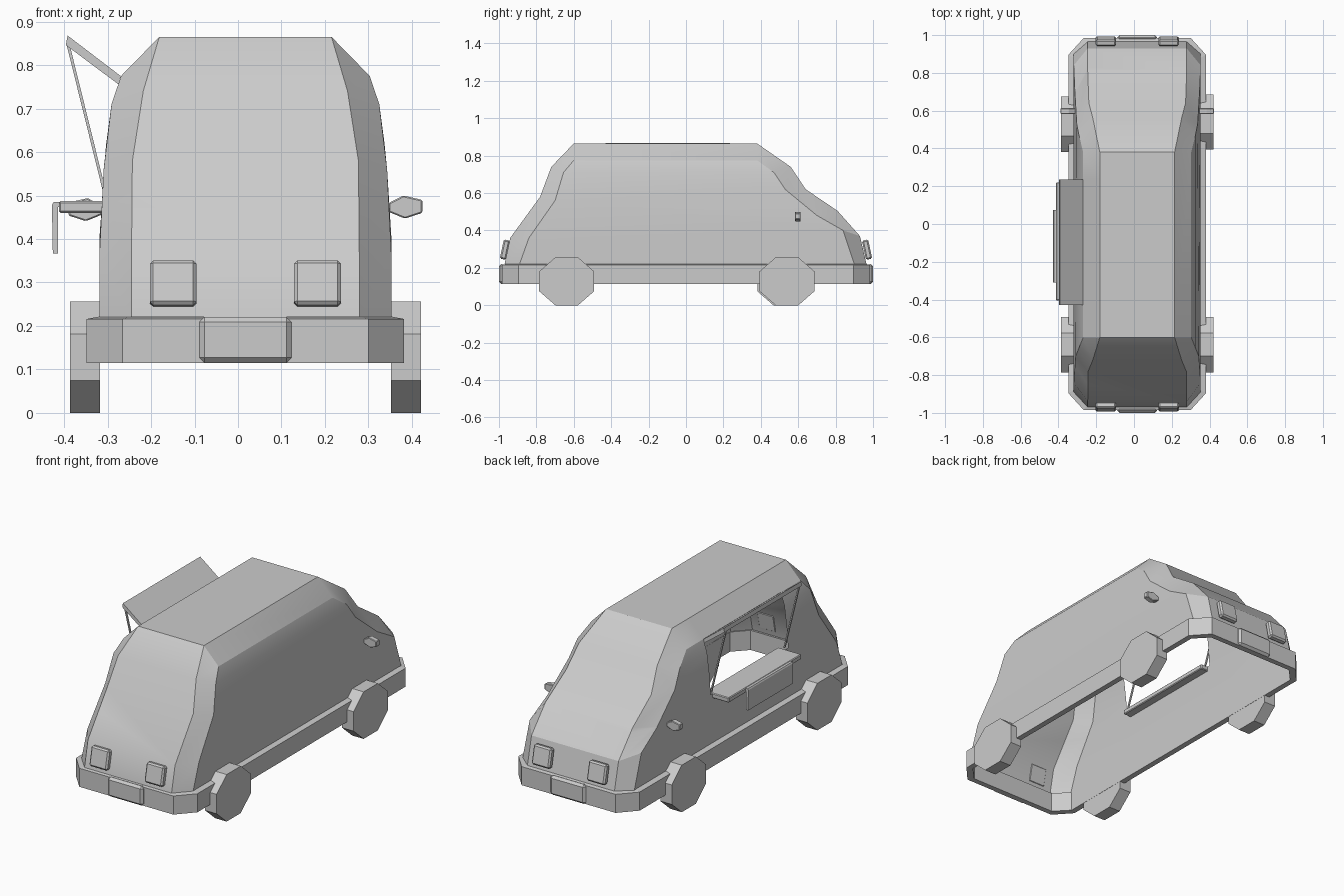
import bpy, bmesh, math
from mathutils import Vector, Matrix

if "Cube" in bpy.data.objects:
    bpy.data.objects.remove(bpy.data.objects["Cube"])

CX = 0.017  # the body centre line sits slightly off x = 0


def finish(name, bm, bevel=0.0, recalc=True):
    if recalc:
        bmesh.ops.recalc_face_normals(bm, faces=bm.faces)
    me = bpy.data.meshes.new(name)
    bm.to_mesh(me)
    bm.free()
    ob = bpy.data.objects.new(name, me)
    bpy.context.collection.objects.link(ob)
    if bevel:
        m = ob.modifiers.new("bevel", 'BEVEL')
        m.width = bevel
        m.segments = 1
    return ob


def prism(name, pts, lo, hi, axis='x', bevel=0.0):
    """Extrude a 2D outline along x (pts = y,z) or y (pts = x,z)."""
    bm = bmesh.new()
    def co(p, t):
        return (t, p[0], p[1]) if axis == 'x' else (p[0], t, p[1])
    a = [bm.verts.new(co(p, lo)) for p in pts]
    b = [bm.verts.new(co(p, hi)) for p in pts]
    bm.faces.new(a)
    bm.faces.new(b)
    n = len(pts)
    for i in range(n):
        bm.faces.new((a[i], a[(i + 1) % n], b[(i + 1) % n], b[i]))
    return finish(name, bm, bevel)


def box(name, lo, hi, bevel=0.0, tilt=0.0):
    bm = bmesh.new()
    lo, hi = Vector(lo), Vector(hi)
    bmesh.ops.create_cube(bm, size=1)
    bmesh.ops.scale(bm, vec=hi - lo, verts=bm.verts)
    bmesh.ops.rotate(bm, matrix=Matrix.Rotation(tilt, 3, 'X'), verts=bm.verts)
    bmesh.ops.translate(bm, vec=(lo + hi) / 2, verts=bm.verts)
    return finish(name, bm, bevel)


# Body shell: outer profile (y, z, half width) and inset side profile
ridge = [(-.97, .22, .262), (-.94, .36, .262), (-.78, .58, .26), (-.72, .74, .235),
         (-.60, .865, .198), (.38, .865, .198), (.56, .74, .235), (.64, .62, .256),
         (.81, .505, .262), (.93, .37, .262), (.965, .22, .262)]
flank = [(-.89, .22, .336), (-.84, .36, .336), (-.70, .56, .326), (-.655, .71, .308),
         (-.60, .775, .286), (.38, .775, .286), (.47, .71, .308), (.53, .62, .32),
         (.70, .48, .33), (.84, .40, .336), (.90, .22, .336)]
bm = bmesh.new()
loops = {}
for s in (-1, 1):
    for key, prof in (('r', ridge), ('f', flank)):
        loops[key, s] = [bm.verts.new((CX + s * w, y, z)) for y, z, w in prof]
    r, f = loops['r', s], loops['f', s]
    for i in range(10):
        bm.faces.new((r[i], r[i + 1], f[i + 1], f[i]))
    for ids in ((4, 5, 6, 3), (3, 6, 7, 2), (2, 7, 8), (2, 8, 9, 1), (1, 9, 10, 0)):
        bm.faces.new([f[i] for i in ids])
for i in range(10):
    a, b = loops['r', -1], loops['r', 1]
    bm.faces.new((a[i], a[i + 1], b[i + 1], b[i]))
# Serving hatch opening in the left wall
Y0, Y1, ZB = -.43, .235, .485
for co, no in (((0, Y0, 0), (0, 1, 0)), ((0, Y1, 0), (0, 1, 0)), ((0, 0, ZB), (0, 0, 1))):
    left = [f for f in bm.faces if f.calc_center_median().x < -.2]
    geom = list({e for f in left for e in f.edges}) + list({v for f in left for v in f.verts}) + left
    bmesh.ops.bisect_plane(bm, geom=geom, plane_co=co, plane_no=no)
hole = []
for f in bm.faces:
    c = f.calc_center_median()
    if c.x < -.25 and Y0 < c.y < Y1 and ZB < c.z < .77:
        hole.append(f)
bmesh.ops.delete(bm, geom=hole, context='FACES')
body = finish("van_body", bm)
bpy.context.view_layer.objects.active = body
body.select_set(True)
bpy.ops.object.shade_smooth_by_angle(angle=math.radians(25))
body.select_set(False)

# Bumper ring around the bottom
def outline(w, y, cw, cy):
    return [(cw, -y), (w, -cy), (w, cy), (cw, y), (-cw, y), (-w, cy), (-w, -cy), (-cw, -y)]

bm = bmesh.new()
rings = []
for pts, z in ((outline(.365, .985, .283, .895), .115), (outline(.365, .985, .283, .895), .216),
               (outline(.334, .955, .262, .88), .222), (outline(.334, .955, .262, .88), .115)):
    rings.append([bm.verts.new((CX + x, y, z)) for x, y in pts])
for k in range(4):
    a, b = rings[k], rings[(k + 1) % 4]
    for i in range(8):
        j = (i + 1) % 8
        bm.faces.new((a[i], a[j], b[j], b[i]))
finish("bumper_ring", bm)

# Eight-sided wheels
for side, s in (("left", -1), ("right", 1)):
    for end, y in (("front", -.638), ("rear", .54)):
        y += -.012 if (s < 0 and end == "rear") else 0
        pts = []
        for k in range(8):
            a = math.radians(22.5 + 45 * k)
            pts.append((y + .159 * math.cos(a), .128 + .1385 * math.sin(a)))
        xs = sorted((CX + s * .335, CX + s * .404))
        prism(f"{end}_{side}_wheel", pts, *xs)

# Lamps and plates at both ends
for end, s in (("front", -1), ("rear", 1)):
    for side, t in (("left", -1), ("right", 1)):
        x, y = CX + t * .166, s * .968
        box(f"{end}_{side}_lamp", (x - .054, y - .017, .245), (x + .054, y + .017, .35),
            .008, s * math.radians(12))
    ys = sorted((s * .97, s * 1.0))
    box(f"{end}_plate", (CX - .106, ys[0], .115), (CX + .106, ys[1], .221), .012)

# Side mirrors
mir = [(.33, .483), (.363, .50), (.407, .49), (.407, .46), (.367, .447), (.33, .462)]
for side, s, dz in (("left", -1, -.006), ("right", 1, 0)):
    prism(f"{side}_mirror", [(CX + s * x, z + dz) for x, z in mir], .583, .613, 'y', .003)

# Raised hatch flap, serving shelf, hanging panel and struts
prism("hatch_flap", [(-.27, .775), (-.392, .868), (-.396, .846), (-.274, .755)], Y0, Y1, 'y')
box("serving_shelf", (-.412, -.405, .46), (-.27, .22, .487), .004)
prism("shelf_panel", [(-.41, .485), (-.424, .485), (-.428, .478), (-.426, .367),
                      (-.414, .367), (-.414, .473), (-.41, .475)], -.31, .075, 'y')
for end, y in (("front", -.415), ("rear", .215)):
    prism(f"{end}_hatch_strut", [(-.395, .85), (-.388, .85), (-.299, .49), (-.306, .49)],
          y - .005, y + .005, 'y')
